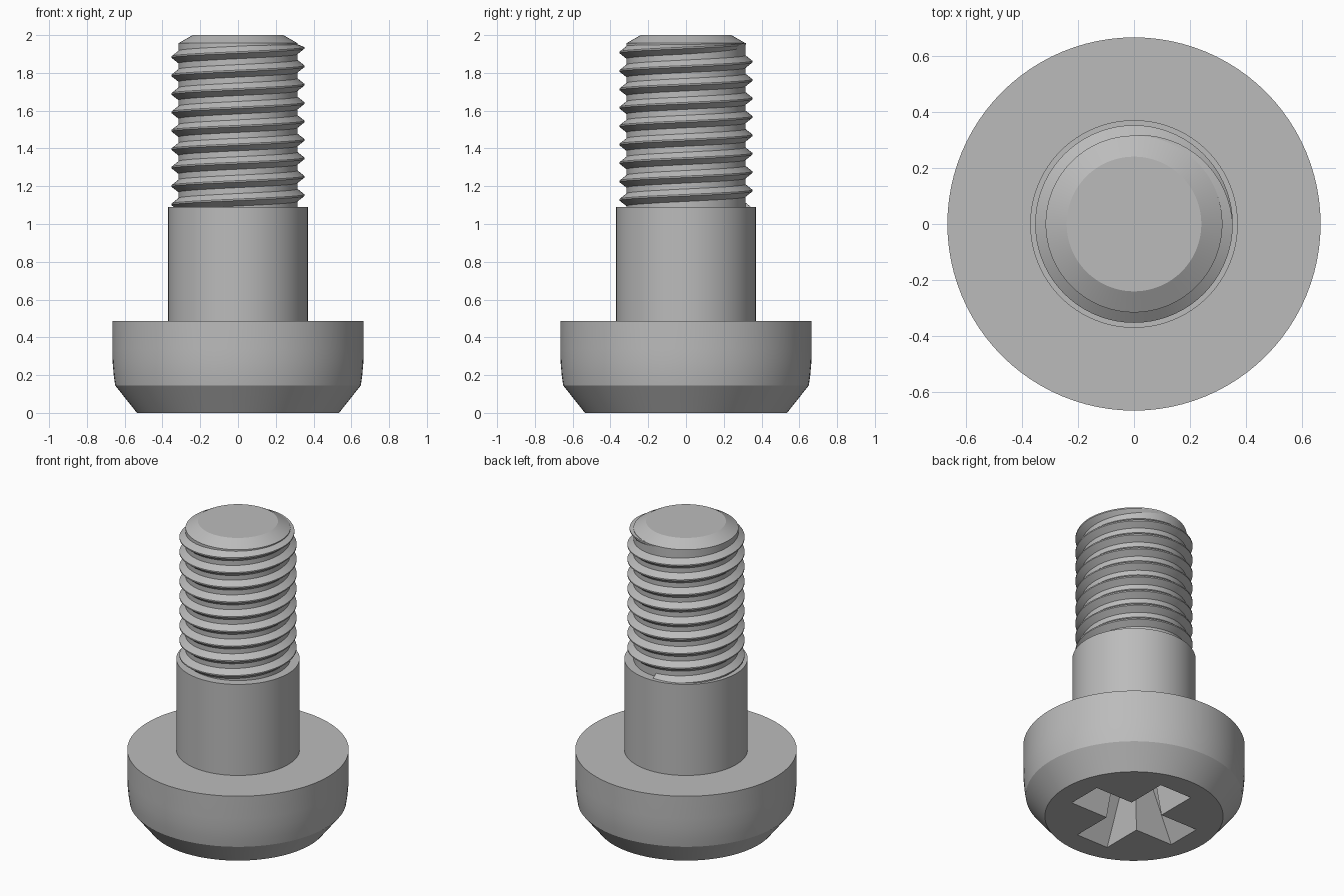
import bpy, bmesh
from math import sin, cos, pi, radians

cube = bpy.data.objects.get("Cube")
if cube:
    bpy.data.objects.remove(cube, do_unlink=True)

steel = bpy.data.materials.new("grey steel")
steel.use_nodes = True
GREY = (0.5, 0.5, 0.5, 1)
steel.diffuse_color = GREY
steel.node_tree.nodes["Principled BSDF"].inputs["Base Color"].default_value = GREY


def loft(name, rings):
    """Skin closed rings of points in order and cap both ends."""
    bm = bmesh.new()
    rows = [[bm.verts.new(p) for p in ring] for ring in rings]
    n = len(rows[0])
    for a, b in zip(rows, rows[1:]):
        for i in range(n):
            j = (i + 1) % n
            bm.faces.new((a[i], a[j], b[j], b[i]))
    bm.faces.new(rows[0][::-1])
    bm.faces.new(rows[-1])
    bmesh.ops.recalc_face_normals(bm, faces=bm.faces)
    mesh = bpy.data.meshes.new(name)
    bm.to_mesh(mesh)
    bm.free()
    mesh.materials.append(steel)
    obj = bpy.data.objects.new(name, mesh)
    bpy.context.collection.objects.link(obj)
    return obj


def smooth(obj):
    bpy.ops.object.select_all(action="DESELECT")
    obj.select_set(True)
    bpy.context.view_layer.objects.active = obj
    bpy.ops.object.shade_smooth_by_angle(angle=radians(25))


def circle(r, z, n=96):
    return [(r * cos(2 * pi * i / n), r * sin(2 * pi * i / n), z) for i in range(n)]


def cross(length, width, z):
    """Plus-shaped outline with four arms along x and y."""
    pts = []
    for k in range(4):
        c, s = cos(k * pi / 2), sin(k * pi / 2)
        for x, y in ((length, -width), (length, width), (width, width)):
            pts.append((x * c - y * s, x * s + y * c, z))
    return pts


# Head, plain shoulder and chamfered thread core
PROFILE = [(0.535, 0), (0.65, 0.145), (0.658, 0.2), (0.664, 0.27), (0.665, 0.34),
           (0.665, 0.487), (0.37, 0.487), (0.37, 1.09),
           (0.315, 1.09), (0.315, 1.957), (0.24, 2.0)]
body = loft("screw_body", [circle(r, z) for r, z in PROFILE])

# Tapered cross recess in the head
DEPTH = 0.34
cutter = loft("recess_cutter", [
    cross(0.39 - 0.19 * t, 0.117 - 0.037 * t, DEPTH * t) for t in (-0.1, 1)])
cut = body.modifiers.new("recess", "BOOLEAN")
cut.operation = "DIFFERENCE"
cut.solver = "EXACT"
cut.object = cutter
bpy.context.view_layer.objects.active = body
body.select_set(True)
bpy.ops.object.modifier_apply(modifier=cut.name)
bpy.data.objects.remove(cutter, do_unlink=True)
smooth(body)

# Right-handed thread ridge, fading out over its last quarter turn
PITCH, TURNS, STEPS, TOP = 0.0975, 9, 72, 1.957
rings = []
for i in range(TURNS * STEPS + 1):
    left = TURNS - i / STEPS
    angle = pi / 2 - 2 * pi * left
    crest = 0.316 + 0.036 * min(1, left * 4)
    z = TOP - PITCH * left
    section = ((0.3, -0.045), (crest, -0.004), (crest, 0.004), (0.3, 0.045))
    rings.append([(r * cos(angle), r * sin(angle), min(z + dz, TOP)) for r, dz in section])
smooth(loft("screw_thread", rings))
